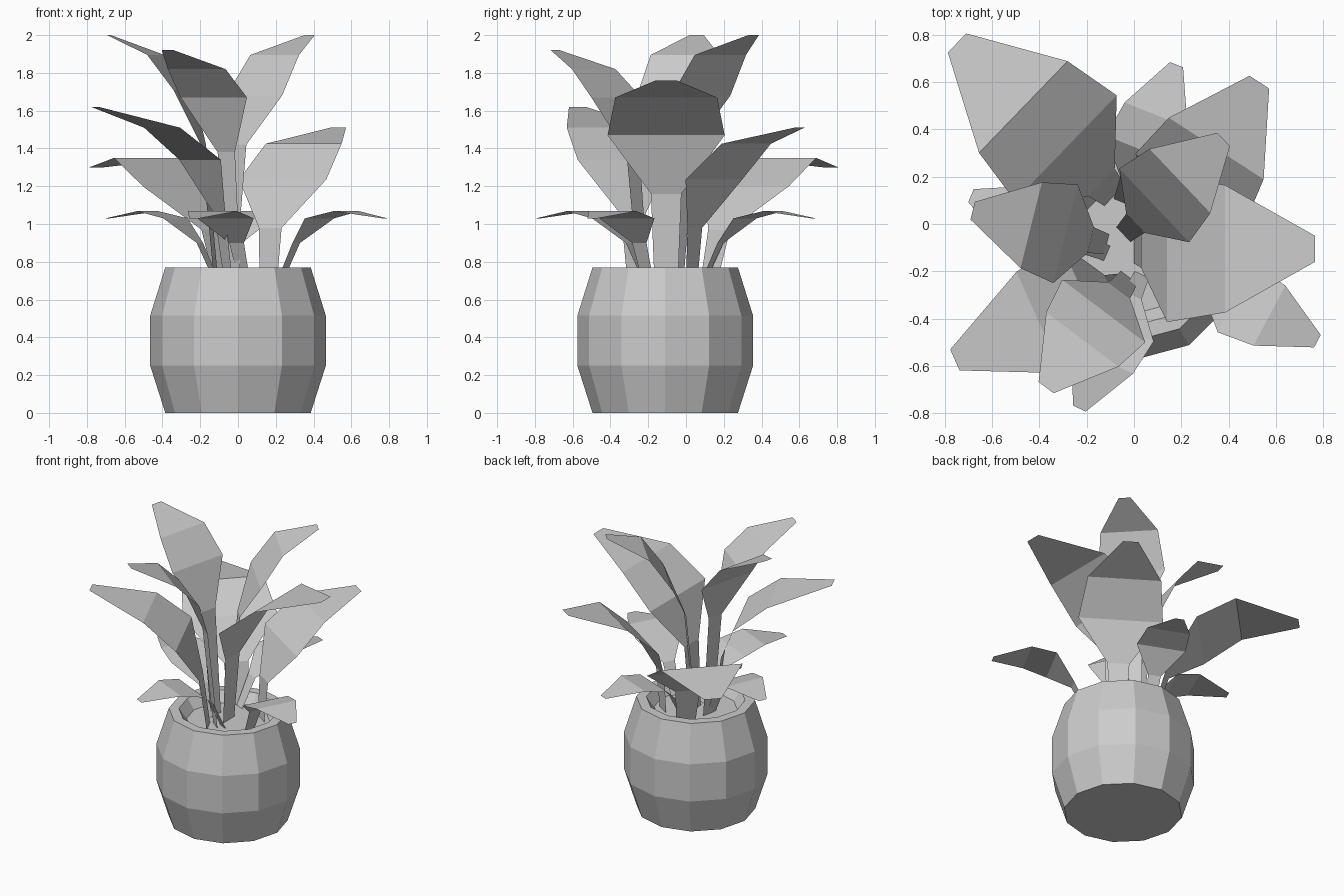
import bpy, bmesh
from math import sin, cos, radians, tau

cube = bpy.data.objects.get("Cube")
if cube:
    bpy.data.objects.remove(cube)

# One plain material for the whole plant
grey = bpy.data.materials.new("plain grey")
grey.use_nodes = True
colour = (0.6, 0.6, 0.6, 1)
grey.diffuse_color = colour
grey.node_tree.nodes["Principled BSDF"].inputs["Base Color"].default_value = colour

POT_Y = -0.11
SIDES = 12


def finish(bm, name):
    mesh = bpy.data.meshes.new(name)
    bm.to_mesh(mesh)
    bm.free()
    mesh.materials.append(grey)
    obj = bpy.data.objects.new(name, mesh)
    bpy.context.collection.objects.link(obj)
    return obj


def lathe(name, profile, cap_start=False, cap_end=False):
    """Spin a (radius, height) profile around the pot axis."""
    bm = bmesh.new()
    rings = []
    for radius, height in profile:
        angles = [tau * i / SIDES for i in range(SIDES)]
        rings.append([bm.verts.new((radius * cos(a), POT_Y + radius * sin(a), height))
                      for a in angles])
    for low, high in zip(rings, rings[1:]):
        for i in range(SIDES):
            j = (i + 1) % SIDES
            bm.faces.new((low[i], low[j], high[j], high[i]))
    if cap_start:
        bm.faces.new(rings[0][::-1])
    if cap_end:
        bm.faces.new(rings[-1])
    return finish(bm, name)


# Half widths from stem foot to leaf tip, relative to the widest part
WIDTHS = (0.2, 0.26, 1, 0.87, 0.18)
FOOT = 0.69


def leaf(name, x, y, heading, width, reach, heights):
    """Single-sheet folded strip: stem, shoulder, blade and clipped tip."""
    bm = bmesh.new()
    a = radians(heading)
    rows = []
    for d, z, w in zip((0, *reach), (FOOT, *heights), WIDTHS):
        cx, cy, h = x + d * cos(a), y + d * sin(a), w * width
        rows.append([bm.verts.new((cx - s * h * sin(a), cy + s * h * cos(a), z))
                     for s in (-1, 1)])
    for (a0, b0), (a1, b1) in zip(rows, rows[1:]):
        bm.faces.new((a0, a1, b1, b0))
    return finish(bm, name)


# Pot with a thick rim, and the soil inside
lathe("pot", [(0.385, 0), (0.465, 0.25), (0.465, 0.515), (0.385, 0.77),
              (0.32, 0.77), (0.27, 0.7)], cap_start=True)
lathe("soil", [(0.28, 0.69), (0.27, 0.7)], cap_end=True)

# Tall upright leaves
tall = (0.07, 0.18, 0.33, 0.585)
leaf("tall_leaf_back", -0.045, -0.045, 43.5, 0.215, tall, (1.42, 1.68, 1.895, 2))
leaf("tall_leaf_right", -0.115, -0.085, 166, 0.215, tall, (1.42, 1.71, 1.895, 2))
leaf("tall_leaf_front", -0.02, -0.225, 233, 0.22, tall, (1.38, 1.67, 1.82, 1.92))

# Broad spreading leaves
leaf("broad_leaf_left", 0, -0.105, 0, 0.31,
     (0.03, 0.14, 0.385, 0.765), (1.16, 1.47, 1.67, 1.76))
leaf("broad_leaf_front", -0.05, -0.26, 204, 0.27,
     (0.05, 0.165, 0.385, 0.775), (1.05, 1.34, 1.51, 1.62))
leaf("broad_leaf_back_left", 0.16, 0.03, 57, 0.275,
     (0.02, 0.14, 0.345, 0.68), (0.98, 1.235, 1.425, 1.51))
leaf("broad_leaf_back_right", -0.08, 0.12, 136, 0.31,
     (0.08, 0.29, 0.54, 0.93), (0.97, 1.2, 1.35, 1.3))

# Low drooping leaves around the rim
for name, x, y, heading in (("left", 0.22, -0.2, -28), ("back", -0.056, 0.09, 68),
                            ("right", -0.11, -0.126, 157), ("front", 0.035, -0.21, 245)):
    leaf("low_leaf_" + name, x, y, heading, 0.165,
         (0.1, 0.24, 0.4, 0.63), (0.9, 1.03, 1.068, 1.03))
